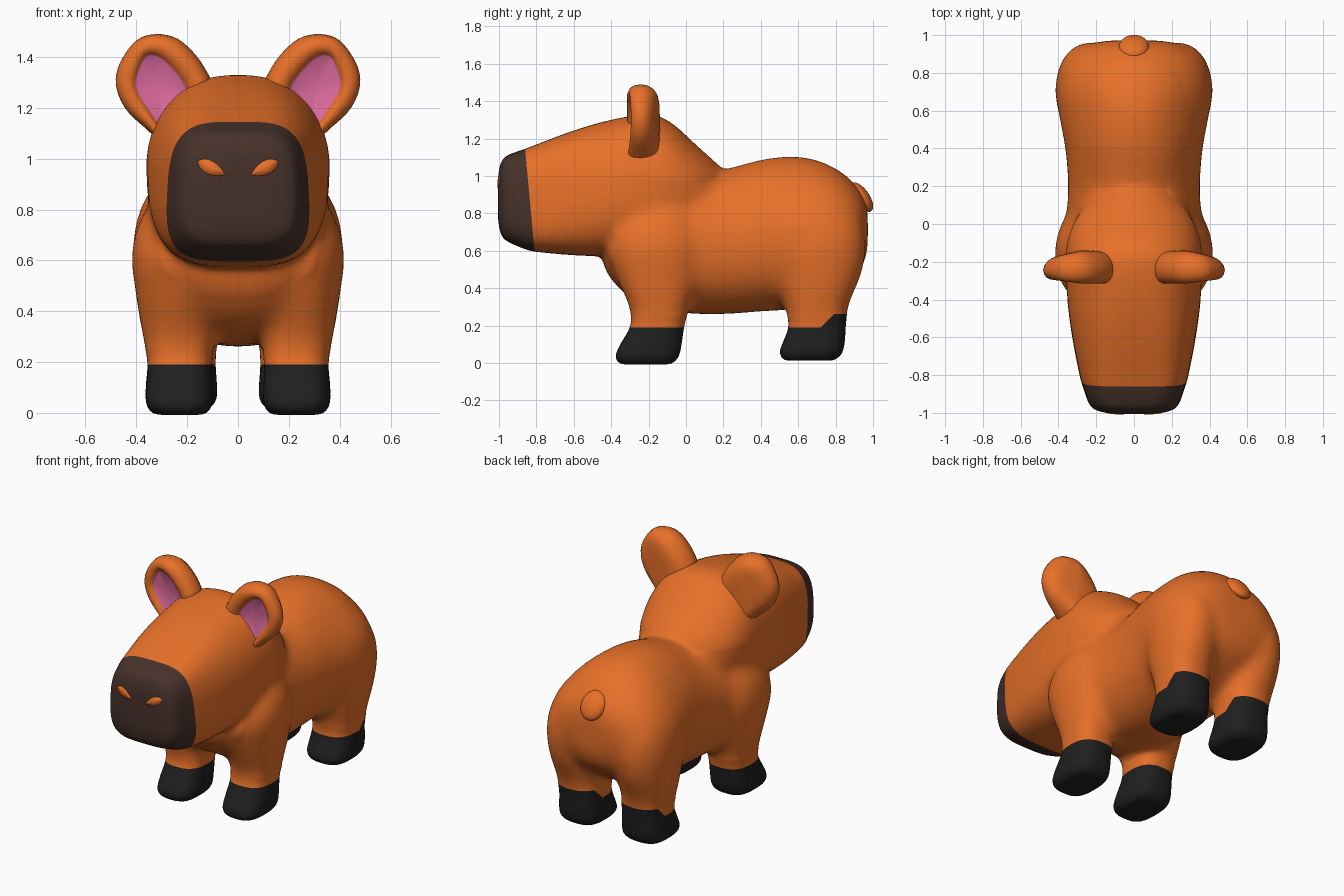
import bpy, bmesh, math
from mathutils import Vector, Matrix
from mathutils.bvhtree import BVHTree

if "Cube" in bpy.data.objects:
    bpy.data.objects.remove(bpy.data.objects["Cube"])


def material(name, rgb):
    m = bpy.data.materials.new(name)
    m.use_nodes = True
    m.diffuse_color = (*rgb, 1)
    bsdf = m.node_tree.nodes["Principled BSDF"]
    bsdf.inputs["Base Color"].default_value = (*rgb, 1)
    bsdf.inputs["Roughness"].default_value = 0.7
    return m


ORANGE = material("orange fur", (0.80, 0.162, 0.022))
BROWN = material("dark brown muzzle", (0.062, 0.031, 0.023))
BLACK = material("black hoof", (0.014, 0.014, 0.014))
PINK = material("pink inner ear", (0.72, 0.145, 0.34))


def make_object(name, bm, mats):
    bmesh.ops.recalc_face_normals(bm, faces=bm.faces)
    mesh = bpy.data.meshes.new(name)
    bm.to_mesh(mesh)
    for p in mesh.polygons:
        p.use_smooth = True
    for m in mats:
        mesh.materials.append(m)
    ob = bpy.data.objects.new(name, mesh)
    bpy.context.collection.objects.link(ob)
    return ob


def spline(keys, steps):
    """Catmull-Rom interpolation through tuples."""
    out = []
    for i in range(len(keys) - 1):
        a, b, c, d = (keys[max(i - 1, 0)], keys[i], keys[i + 1],
                      keys[min(i + 2, len(keys) - 1)])
        for s in range(steps):
            t = s / steps
            out.append([0.5 * (2 * q + (r - p) * t + (2 * p - 5 * q + 4 * r - u) * t * t
                               + (3 * q - p - 3 * r + u) * t ** 3)
                        for p, q, r, u in zip(a, b, c, d)])
    return out + [list(keys[-1])]


def skin(bm, rings):
    """Bridge rings of points and close both ends with fans."""
    loops = [[bm.verts.new(p) for p in ring] for ring in rings]
    n = len(loops[0])
    faces = []
    for a, b in zip(loops, loops[1:]):
        faces.append([bm.faces.new((a[i], a[(i + 1) % n], b[(i + 1) % n], b[i]))
                      for i in range(n)])
    for loop in (loops[0], loops[-1]):
        mid = bm.verts.new(sum((v.co for v in loop), Vector()) / n)
        faces.append([bm.faces.new((loop[i], loop[(i + 1) % n], mid)) for i in range(n)])
    return faces


def oval(exponent, taper=0, n=48):
    """Unit superellipse points, upper half narrowed by taper."""
    def power(v):
        return math.copysign(abs(v) ** (2 / exponent), v)
    for i in range(n):
        a = math.tau * (i + 0.5) / n
        u, v = power(math.cos(a)), power(math.sin(a))
        yield u * (1 - taper * max(v, 0) ** 1.5), v


def loft_y(bm, keys, steps=4):
    """Keys: y, top, bottom, half width, exponent, taper."""
    skin(bm, [[(u * hw, y, (top + bot) / 2 + v * (top - bot) / 2)
               for u, v in oval(e, taper)]
              for y, top, bot, hw, e, taper in spline(keys, steps)])


def loft_z(bm, keys, side, steps=4):
    """Keys: z, inner x, outer x, front y, back y; rounder towards the top."""
    skin(bm, [[(side * ((x0 + x1) / 2 + u * (x1 - x0) / 2),
                (y0 + y1) / 2 + v * (y1 - y0) / 2, z)
               for u, v in oval(3 - min(max(z, 0) * 1.8, .95))]
              for z, x0, x1, y0, y1 in spline(keys, steps)])


# Trunk
bm = bmesh.new()
loft_y(bm, [(-.46, .80, .60, .15, 2.2, 0), (-.42, .90, .48, .26, 2.2, 0),
            (-.33, .95, .37, .33, 2.2, .1), (-.20, 1.0, .30, .36, 2.2, .2),
            (0, 1.02, .265, .36, 2.3, .2), (.20, 1.035, .26, .35, 2.3, .2),
            (.40, 1.085, .275, .365, 2.3, .2), (.56, 1.103, .285, .395, 2.2, .25),
            (.70, 1.083, .32, .41, 2.2, .25), (.83, 1.02, .40, .38, 2.2, .2),
            (.93, .925, .49, .29, 2.2, .1), (.972, .83, .60, .16, 2.2, 0)])
# Head
loft_y(bm, [(-1.005, 1.0, .76, .12, 3.5, .1), (-.99, 1.07, .69, .19, 3.6, .1),
            (-.96, 1.108, .652, .235, 3.8, .1), (-.86, 1.145, .608, .272, 4, .1),
            (-.80, 1.168, .594, .289, 3.8, .12), (-.60, 1.243, .576, .328, 3.3, .15),
            (-.40, 1.30, .572, .354, 2.8, .15), (-.20, 1.33, .60, .362, 2.5, .12),
            (-.08, 1.285, .64, .35, 2.2, .08), (.05, 1.17, .68, .30, 2.1, .05),
            (.15, 1.08, .73, .215, 2, 0), (.205, 1.03, .80, .12, 2, 0)])
# Legs
front_leg = [(-.008, .13, .33, -.35, -.08), (.03, .10, .362, -.38, -.04),
             (.10, .10, .362, -.352, -.023), (.20, .102, .356, -.297, -.008),
             (.30, .09, .375, -.305, .02), (.45, .08, .40, -.37, .075),
             (.60, .07, .42, -.42, .105), (.72, .08, .402, -.38, .08),
             (.82, .14, .35, -.28, .03), (.90, .19, .29, -.2, -.04)]
back_leg = [(.012, .12, .33, .53, .79), (.05, .083, .362, .497, .835),
            (.12, .083, .362, .522, .85), (.20, .088, .356, .548, .855),
            (.30, .08, .375, .53, .868), (.38, .075, .39, .505, .90),
            (.48, .07, .405, .48, .942), (.60, .07, .418, .45, .962),
            (.74, .08, .402, .48, .945), (.84, .14, .35, .56, .86),
            (.91, .19, .29, .62, .78)]
for side in (-1, 1):
    loft_z(bm, front_leg, side)
    loft_z(bm, back_leg, side)

# Fuse trunk, head and legs into one soft skin
body = make_object("body_head_and_legs", bm, [ORANGE, BLACK, BROWN])
remesh = body.modifiers.new("fuse", 'REMESH')
remesh.mode = 'VOXEL'
remesh.voxel_size = 0.016
relax = body.modifiers.new("relax", 'SMOOTH')
relax.factor = 0.5
relax.iterations = 9
fused = bpy.data.meshes.new_from_object(
    body.evaluated_get(bpy.context.evaluated_depsgraph_get()))
body.modifiers.clear()
bm = bmesh.new()
bm.from_mesh(fused)
flanks = [v for v in bm.verts if v.co.y > -.40 and .26 < v.co.z < .98]
for _ in range(26):
    bmesh.ops.smooth_vert(bm, verts=flanks, factor=0.5,
                          use_axis_x=True, use_axis_y=True, use_axis_z=True)


def cut(point, normal, rule):
    """Cut a clean colour border through the faces that pass the rule."""
    faces = [f for f in bm.faces if rule(f.calc_center_median())]
    parts = {x for f in faces for x in (f, *f.edges, *f.verts)}
    bmesh.ops.bisect_plane(bm, geom=list(parts), plane_co=point, plane_no=normal)


def hind(c):
    return c.y > .65 and c.z < .4


# Hooves, raised behind the hind legs, and muzzle behind a slanted border
slant = Vector((0, .54, .05)).normalized()
muzzle_edge = Vector((0, -.86, 1.14))
cut((0, 0, .19), (0, 0, 1), lambda c: c.z < .3)
cut((0, 0, .262), (0, 0, 1), hind)
cut((0, .73, .2), (0, -.7, .7), hind)
cut(muzzle_edge, slant, lambda c: c.y < -.7)
for f in bm.faces:
    c = f.calc_center_median()
    raised = hind(c) and c.z < .262 and c.z - .2 < c.y - .73
    if (c - muzzle_edge).dot(slant) < 0:
        f.material_index = 2
    else:
        f.material_index = int(c.z < .19 or raised)
    f.smooth = True
surface = BVHTree.FromBMesh(bm)
bm.to_mesh(body.data)
bm.free()

# Nostrils: almond plates lying on the muzzle
for side, word in ((-1, "right"), (1, "left")):
    bm = bmesh.new()
    rim = []
    for i in range(24):
        a = math.tau * i / 24
        u, w = .058 * math.cos(a), .026 * math.sin(a) * (1 + .25 * math.cos(a))
        w *= abs(math.sin(a)) ** .4
        tilt = math.radians(27)
        x = .105 + u * math.cos(tilt) - w * math.sin(tilt)
        z = .963 + u * math.sin(tilt) + w * math.cos(tilt)
        rim.append(surface.ray_cast(Vector((side * x, -1.3, z)), Vector((0, 1, 0)))[0])
    skin(bm, [[p + Vector((0, dy, 0)) for p in rim] for dy in (.004, -.003)])
    make_object(word + "_nostril", bm, [ORANGE])

# Ears: rounded shells with a recessed pink bowl
outline = [(.11, 1.32), (.16, 1.40), (.235, 1.47), (.32, 1.49), (.40, 1.465),
           (.465, 1.375), (.48, 1.29), (.445, 1.20), (.37, 1.125), (.30, 1.08),
           (.20, 1.14), (.12, 1.23), (.11, 1.32)]
inner = [(.20, 1.27), (.22, 1.31), (.265, 1.365), (.315, 1.405), (.362, 1.405),
         (.39, 1.355), (.405, 1.30), (.39, 1.25), (.345, 1.18), (.30, 1.12),
         (.265, 1.14), (.21, 1.22), (.20, 1.27)]
outer_pts, inner_pts = spline(outline, 4)[:-1], spline(inner, 4)[:-1]
# Blend from inner to outer outline, and depth
shell = [(-.4, -.14), (.1, -.143), (.4, -.15), (.7, -.168), (.92, -.2), (1, -.238),
         (.94, -.275), (.78, -.302), (.5, -.315), (.25, -.31), (.08, -.298),
         (0, -.286), (-.08, -.28)]
for side, word in ((-1, "right"), (1, "left")):
    rings = []
    for blend, depth in shell:
        ring = []
        for (ix, iz), (ox, oz) in zip(inner_pts, outer_pts):
            x, z = ix + (ox - ix) * blend, iz + (oz - iz) * blend
            thin = 1 - .4 * min(max((x - .28) / .2, 0), 1)
            ring.append((side * x, -.25 + (depth + .25) * thin, z))
        rings.append(ring)
    bm = bmesh.new()
    bands = skin(bm, rings)
    for f in bands[-3] + bands[-1]:
        f.material_index = 1
    make_object(word + "_ear", bm, [ORANGE, PINK])

# Tail: small flattened nub
bm = bmesh.new()
place = (Matrix.Translation((0, .938, .887)) @ Matrix.Rotation(math.radians(35), 4, 'X')
         @ Matrix.Diagonal((.08, .042, .092, 1)))
bmesh.ops.create_uvsphere(bm, u_segments=32, v_segments=16, radius=1, matrix=place)
make_object("tail", bm, [ORANGE])
